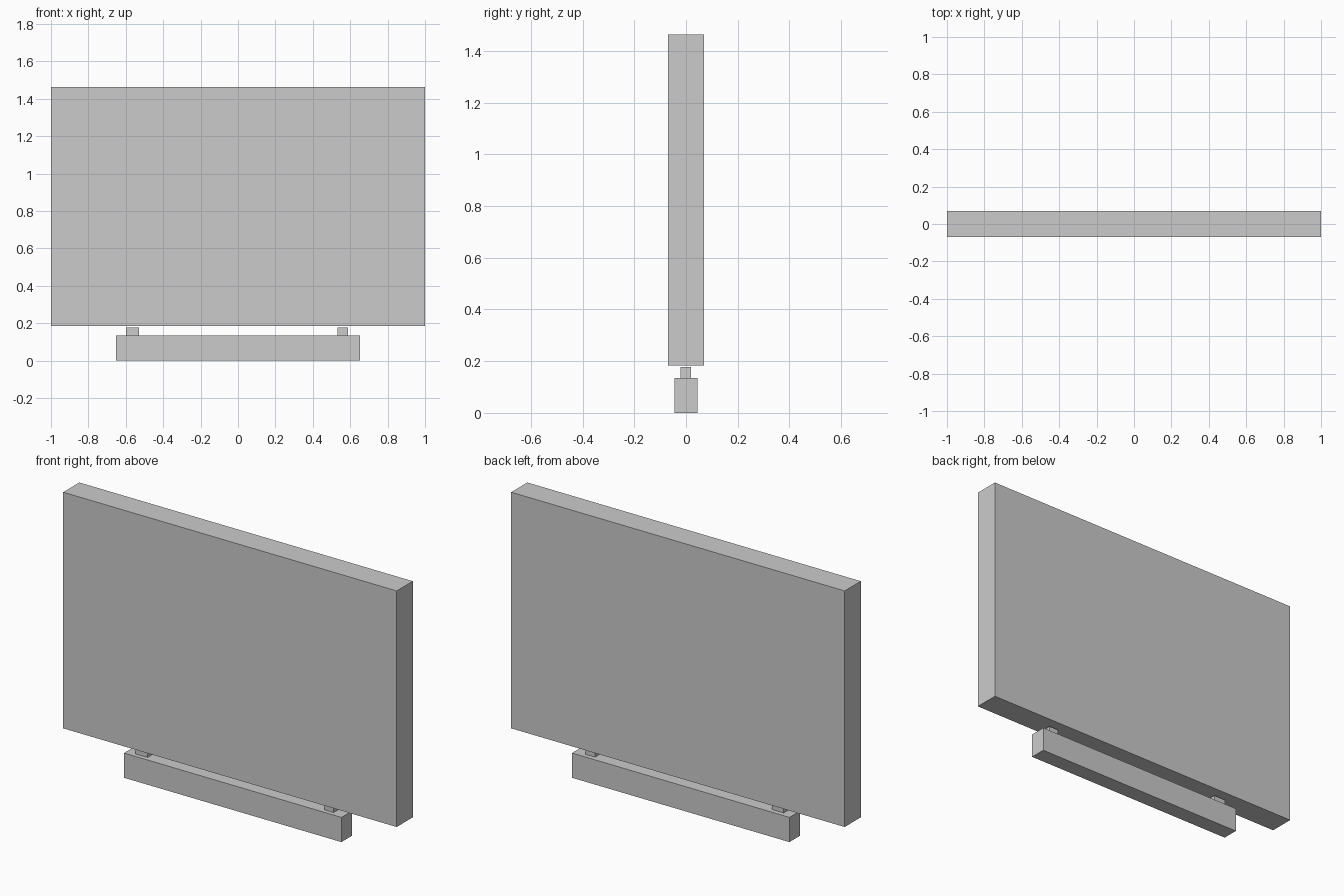
import bpy

if "Cube" in bpy.data.objects:
    bpy.data.objects.remove(bpy.data.objects["Cube"])


def box(name, x, y, z):
    """Axis-aligned box from (min, max) ranges."""
    ranges = (x, y, z)
    bpy.ops.mesh.primitive_cube_add(size=1, location=[(a + b) / 2 for a, b in ranges])
    ob = bpy.context.object
    ob.name = name
    ob.scale = [b - a for a, b in ranges]
    bpy.ops.object.transform_apply(location=False, rotation=False, scale=True)
    return ob


# Large upright panel, floating just above the pegs
box("panel", (-1, 1), (-0.069, 0.069), (0.184, 1.464))

# Long bar on the ground
box("base_bar", (-0.652, 0.652), (-0.045, 0.045), (0, 0.134))

# Two short pegs on the bar, slightly different widths
for name, x in (("left_peg", (-0.599, -0.528)), ("right_peg", (0.532, 0.588))):
    box(name, x, (-0.021, 0.019), (0.134, 0.178))
